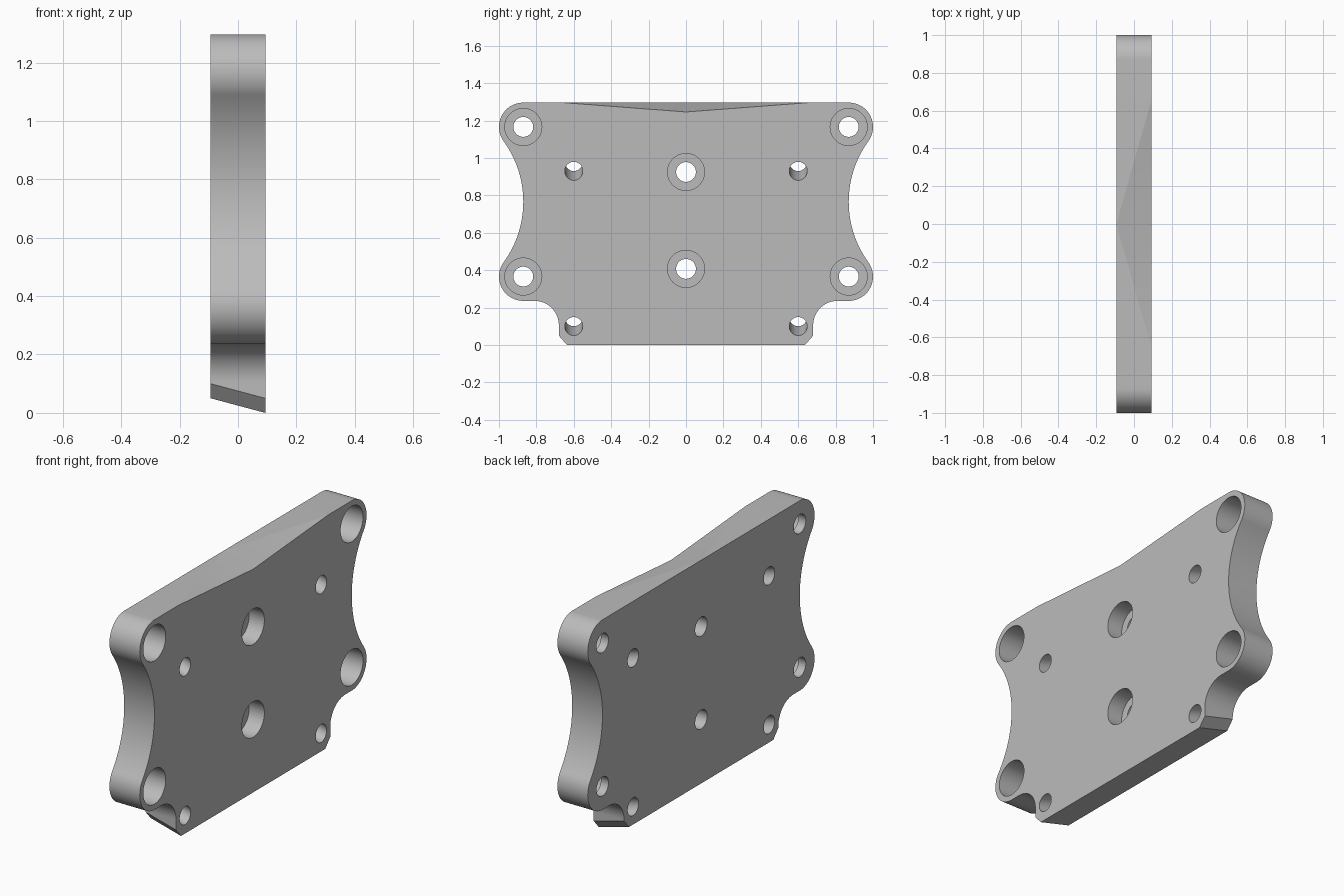
import bpy, bmesh, math
from mathutils import Matrix, Vector

if "Cube" in bpy.data.objects:
    bpy.data.objects.remove(bpy.data.objects["Cube"], do_unlink=True)

HALF = 0.0935            # half plate thickness
SLANT = 0.05             # rise of slanted cuts across the thickness
LOBE = 0.13              # corner lobe radius
HOLE_Y, HOLE_LOW, HOLE_TOP = 0.87, 0.366, 1.166
MID = (HOLE_LOW + HOLE_TOP) / 2
RISE = (HOLE_TOP - HOLE_LOW) / 2
WAIST = (RISE ** 2 - LOBE ** 2) / (2 * LOBE)   # side arc tangent to both lobes
LEAN = math.degrees(math.atan2(RISE, WAIST))

grey = bpy.data.materials.new("plain grey")
grey.use_nodes = True
colour = (0.5, 0.5, 0.5, 1)
grey.diffuse_color = colour
grey.node_tree.nodes["Principled BSDF"].inputs["Base Color"].default_value = colour


def arc(cy, cz, r, start, end, n):
    angles = [math.radians(start + (end - start) * i / n) for i in range(n + 1)]
    return [(cy + r * math.cos(a), cz + r * math.sin(a)) for a in angles]


def new_object(name, bm):
    mesh = bpy.data.meshes.new(name)
    bm.to_mesh(mesh)
    bm.free()
    mesh.materials.append(grey)
    obj = bpy.data.objects.new(name, mesh)
    bpy.context.collection.objects.link(obj)
    return obj


# Half outline from top centre to bottom, then mirrored
top = HOLE_TOP + LOBE
half = [(0.66, top)]
half += arc(HOLE_Y, HOLE_TOP, LOBE, 90, -LEAN, 32)
half += arc(HOLE_Y + WAIST, MID, WAIST, 180 - LEAN, 180 + LEAN, 32)[1:]
half += arc(HOLE_Y, HOLE_LOW, LOBE, LEAN, -90, 32)[1:]
half += arc(0.81, HOLE_LOW - 2 * LOBE, LOBE, 90, 180, 20)
half += [(0.68, 0.05), (0.636, 0)]
outline = [(0, top)] + half + [(-y, z) for y, z in reversed(half)]

# Plate with slanted foot and a shallow dip in the top edge
bm = bmesh.new()
front = [bm.verts.new((HALF, y, z)) for y, z in outline]
back = [bm.verts.new((-HALF, y, z + (SLANT if z < 0.06 else 0))) for y, z in outline]
front[0].co.z -= SLANT
bm.faces.new(front)
bm.faces.new(back[::-1])
count = len(outline)
for i in range(count):
    j = (i + 1) % count
    if i == 0:
        bm.faces.new((front[0], back[0], front[1]))
        bm.faces.new((front[1], back[0], back[1]))
    elif j == 0:
        bm.faces.new((front[0], front[i], back[0]))
        bm.faces.new((front[i], back[i], back[0]))
    else:
        bm.faces.new((front[i], back[i], back[j], front[j]))
bmesh.ops.recalc_face_normals(bm, faces=bm.faces)
plate = new_object("mounting_plate", bm)


def add_drill(bm, start, end, r):
    start, end = Vector(start), Vector(end)
    axis = end - start
    turn = axis.to_track_quat("Z", "Y").to_matrix().to_4x4()
    bmesh.ops.create_cone(bm, cap_ends=True, segments=48, radius1=r, radius2=r,
                          depth=axis.length,
                          matrix=Matrix.Translation((start + end) / 2) @ turn)


corners = [(s * HOLE_Y, z) for s in (-1, 1) for z in (HOLE_LOW, HOLE_TOP)]
centres = [(0, 0.407), (0, 0.925)]
slanted = [(s * 0.6, z) for s in (-1, 1) for z in (0.1, 0.93)]

# Counterbores: deep at the corners, half depth in the middle
counterbores = bmesh.new()
for spots, depth in ((corners, 0.14), (centres, HALF)):
    for y, z in spots:
        add_drill(counterbores, (HALF - depth, y, z), (HALF + 0.1, y, z), 0.099)

# Through holes, plus small holes following the slant
bores = bmesh.new()
for y, z in corners + centres:
    add_drill(bores, (-0.2, y, z), (0.2, y, z), 0.053)
for y, z in slanted:
    tilt = SLANT / (2 * HALF)
    add_drill(bores, (-0.2, y, z + tilt * (HALF + 0.2)),
              (0.2, y, z + tilt * (HALF - 0.2)), 0.048)

bpy.context.view_layer.objects.active = plate
plate.select_set(True)
for name, cutter_mesh in (("counterbore_cutter", counterbores), ("bore_cutter", bores)):
    cutter = new_object(name, cutter_mesh)
    cutter.hide_render = True
    cut = plate.modifiers.new(name, "BOOLEAN")
    cut.operation = "DIFFERENCE"
    cut.solver = "EXACT"
    cut.object = cutter
    bpy.ops.object.modifier_apply(modifier=cut.name)
    bpy.data.objects.remove(cutter, do_unlink=True)

bpy.ops.object.shade_smooth_by_angle(angle=math.radians(12))
